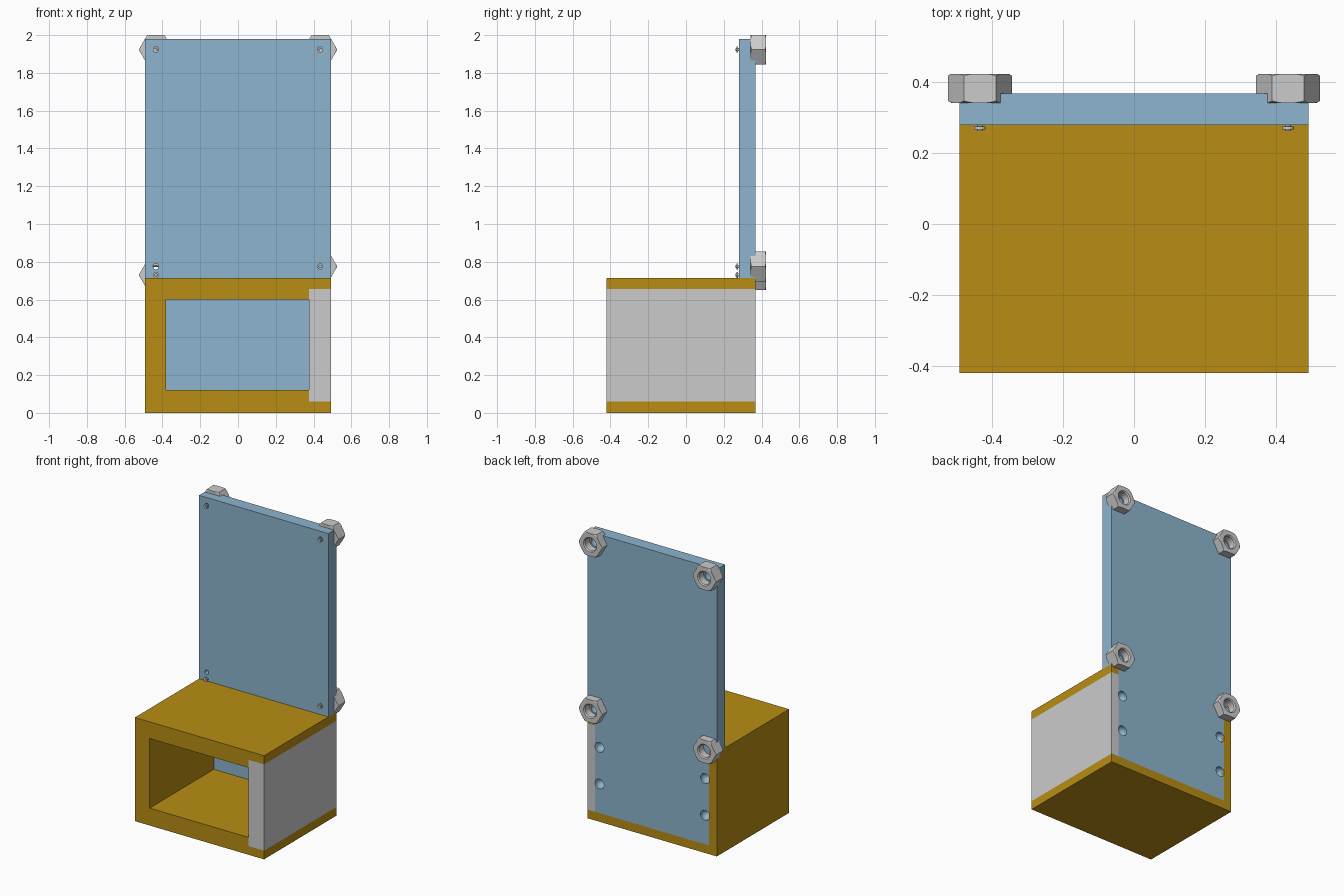
import bpy, bmesh, math
from mathutils import Vector

if "Cube" in bpy.data.objects:
    bpy.data.objects.remove(bpy.data.objects["Cube"])


def material(name, rgb):
    m = bpy.data.materials.new(name)
    m.diffuse_color = (*rgb, 1)
    m.use_nodes = True
    m.node_tree.nodes["Principled BSDF"].inputs["Base Color"].default_value = m.diffuse_color
    return m


def finish(bm, name):
    bmesh.ops.remove_doubles(bm, verts=bm.verts, dist=1e-5)
    bmesh.ops.recalc_face_normals(bm, faces=bm.faces)
    me = bpy.data.meshes.new(name)
    bm.to_mesh(me)
    bm.free()
    ob = bpy.data.objects.new(name, me)
    bpy.context.collection.objects.link(ob)
    return ob


def extrude(name, pts, y0, y1):
    """Extrude an xz outline along y."""
    bm = bmesh.new()
    f = bm.faces.new([bm.verts.new((x, y0, z)) for x, z in pts])
    r = bmesh.ops.extrude_face_region(bm, geom=[f])
    bmesh.ops.translate(bm, vec=(0, y1 - y0, 0),
                        verts=[v for v in r["geom"] if isinstance(v, bmesh.types.BMVert)])
    return finish(bm, name)


def rect(x0, x1, z0, z1):
    return [(x0, z0), (x1, z0), (x1, z1), (x0, z1)]


def lathe(name, prof, x, z, n=32):
    """Revolve a closed (radius, y) loop about a y-parallel axis at x, z."""
    bm = bmesh.new()
    vs = [bm.verts.new((x + r, y, z)) for r, y in prof]
    es = [bm.edges.new((a, b)) for a, b in zip(vs, vs[1:] + vs[:1])
          if abs((a.co.x - x)) + abs((b.co.x - x)) > 1e-6]
    bmesh.ops.spin(bm, geom=vs + es, cent=(x, 0, z), axis=(0, 1, 0),
                   angle=2 * math.pi, steps=n, use_merge=False)
    return finish(bm, name)


def boolean(ob, tool, op, keep=False):
    m = ob.modifiers.new(op, 'BOOLEAN')
    m.operation, m.object, m.solver = op, tool, 'EXACT'
    bpy.context.view_layer.objects.active = ob
    bpy.ops.object.modifier_apply(modifier=m.name)
    if not keep:
        bpy.data.objects.remove(tool)


def paint(ob, mat):
    ob.data.materials.clear()
    ob.data.materials.append(mat)
    for p in ob.data.polygons:
        p.material_index = 0


W, FRONT, BACK, SEAT = 0.493, -0.42, 0.368, 0.28     # half width, y limits, rabbet y
gold = material("gold", (0.48, 0.27, 0.007))
blue = material("blue", (0.27, 0.46, 0.62))

# Box body: C-shaped section, stepped to receive the side board
body = extrude("box_body", [
    (-W, 0), (W, 0), (W, 0.06), (0.375, 0.06), (0.375, 0.12), (-0.38, 0.12),
    (-0.38, 0.60), (0.375, 0.60), (0.375, 0.655), (W, 0.655), (W, 0.715), (-W, 0.715)],
    FRONT, BACK)
side = extrude("side_board", rect(0.375, W, 0.06, 0.655), FRONT, BACK)

# Rear rabbet where the back panel sits
rabbet = extrude("rabbet_cutter", rect(-0.435, 0.435, 0.06, 0.9), SEAT, 0.6)
boolean(body, rabbet, 'DIFFERENCE', keep=True)
boolean(side, rabbet, 'DIFFERENCE')
paint(body, gold)

# Tall back panel, narrower below the box top
panel = extrude("back_panel", [
    (-0.435, 0.06), (0.435, 0.06), (0.435, 0.715), (W, 0.715),
    (W, 1.98), (-W, 1.98), (-W, 0.715), (-0.435, 0.715)], SEAT, BACK)

# Countersunk holes: corner fixings and box fixings
holes = [(s * 0.435, z) for s in (-1, 1) for z in (0.775, 1.925)]
holes += [(s * 0.403, z) for s in (-1, 1) for z in (0.26, 0.513)]
for x, z in holes:
    cutter = lathe("hole_cutter", [(0, 0.2), (0.015, 0.2), (0.015, 0.31),
                                   (0.034, 0.345), (0.034, 0.5), (0, 0.5)], x, z, 24)
    boolean(panel, cutter, 'DIFFERENCE')
paint(panel, blue)

# Hex nuts with chamfered corners, and pin tips on the front of the panel
for x, z in [(-0.435, 1.923), (0.435, 1.923), (-0.435, 0.73), (0.435, 0.775)]:
    R, y0, y1 = 0.0905, 0.342, 0.424
    nut = extrude("hex_nut", [(x + R * math.cos(a * math.pi / 3), z + R * math.sin(a * math.pi / 3))
                              for a in range(6)], y0, y1)
    ring = lathe("nut_turning", [
        (0.050, y0 - 0.0005), (0.080, y0 - 0.0005), (0.096, y0 + 0.009), (0.096, y1 - 0.009),
        (0.080, y1 + 0.0005), (0.050, y1 + 0.0005), (0.043, y1 - 0.008), (0.043, y0 + 0.008)], x, z)
    boolean(nut, ring, 'INTERSECT')
    lathe("pin_tip", [(0, 0.262), (0.007, 0.262), (0.008, 0.267), (0.016, 0.267), (0.016, 0.275),
                      (0.008, 0.276), (0.008, 0.30), (0, 0.30)], x, z, 16)
